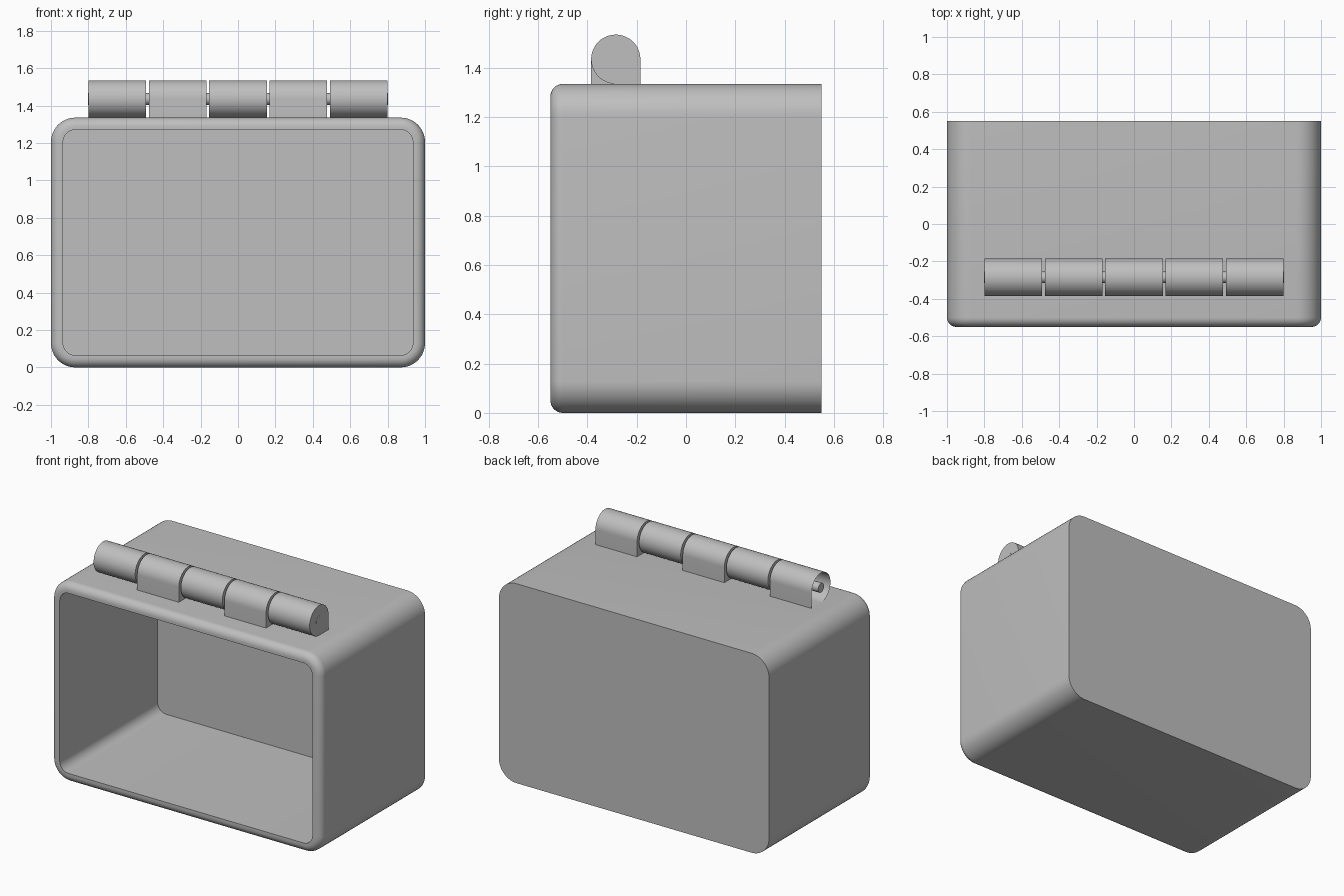
import bpy, bmesh, math

cube = bpy.data.objects.get("Cube")
if cube:
    bpy.data.objects.remove(cube, do_unlink=True)

grey = bpy.data.materials.new("grey")
grey.use_nodes = True
colour = (0.52, 0.52, 0.52, 1)
grey.diffuse_color = colour
grey.node_tree.nodes["Principled BSDF"].inputs["Base Color"].default_value = colour

HALF_W, HALF_D, HEIGHT = 1.0, 0.55, 1.335
CORNER, EDGE, WALL = 0.13, 0.05, 0.065
HINGE_Y, HINGE_Z, HINGE_R, PIN_R = -0.285, 1.435, 0.1, 0.031


def arc(cx, cz, r, start, end, steps):
    """Points of a circular arc, angles in degrees."""
    angles = [math.radians(start + (end - start) * i / steps) for i in range(steps + 1)]
    return [(cx + r * math.cos(a), cz + r * math.sin(a)) for a in angles]


def loft(name, rings, cap_first=True, cap_last=True):
    """Join rings of points into one skinned object."""
    bm = bmesh.new()
    loops = [[bm.verts.new(p) for p in ring] for ring in rings]
    for a, b in zip(loops, loops[1:]):
        for i in range(len(a)):
            j = (i + 1) % len(a)
            bm.faces.new((a[i], a[j], b[j], b[i]))
    if cap_first:
        bm.faces.new(loops[0][::-1])
    if cap_last:
        bm.faces.new(loops[-1])
    bmesh.ops.recalc_face_normals(bm, faces=bm.faces)
    mesh = bpy.data.meshes.new(name)
    bm.to_mesh(mesh)
    bm.free()
    mesh.materials.append(grey)
    obj = bpy.data.objects.new(name, mesh)
    bpy.context.collection.objects.link(obj)
    bpy.ops.object.select_all(action='DESELECT')
    obj.select_set(True)
    bpy.context.view_layer.objects.active = obj
    bpy.ops.object.shade_smooth_by_angle(angle=math.radians(30))
    return obj


def box_ring(inset, y):
    """Rounded rectangle at depth y, offset inwards."""
    r, pts = CORNER - inset, []
    for k, (sx, sz) in enumerate([(1, 1), (-1, 1), (-1, -1), (1, -1)]):
        cx = sx * (HALF_W - CORNER)
        cz = HEIGHT / 2 + sz * (HEIGHT / 2 - CORNER)
        pts += arc(cx, cz, r, 90 * k, 90 * k + 90, 12)
    return [(x, y, z) for x, z in pts]


# Hollow box: closed back, rounded front rim, open cavity
profile = [(0, HALF_D)]
profile += [(EDGE - c, EDGE - HALF_D + s) for c, s in arc(0, 0, EDGE, 0, -90, 8)]
profile += [(WALL, -HALF_D), (WALL, HALF_D - WALL)]
loft("box_shell", [box_ring(inset, y) for inset, y in profile])


def hinge_ring(points, x):
    return [(x, HINGE_Y + y, HINGE_Z + z) for y, z in points]


# Hinge knuckles: round barrels with a square foot on alternating sides
COUNT, LENGTH, KNUCKLE = 5, 1.6, 0.308
pitch = (LENGTH - KNUCKLE) / (COUNT - 1)
outline = arc(0, 0, HINGE_R, 0, 270, 36) + [(HINGE_R, -HINGE_R)]
for n in range(COUNT):
    side = 1 if n % 2 == 0 else -1
    points = [(side * y, z) for y, z in outline]
    x0 = -LENGTH / 2 + n * pitch
    # The first barrel is left open at its outer end
    loft(f"hinge_knuckle_{n + 1}",
         [hinge_ring(points, x0), hinge_ring(points, x0 + KNUCKLE)],
         cap_first=n > 0)

# Hinge pin through all knuckles, showing slightly at the ends
pin = arc(0, 0, PIN_R, 0, 345, 23)
end = LENGTH / 2 + 0.001
loft("hinge_pin", [hinge_ring(pin, -end), hinge_ring(pin, end)])
